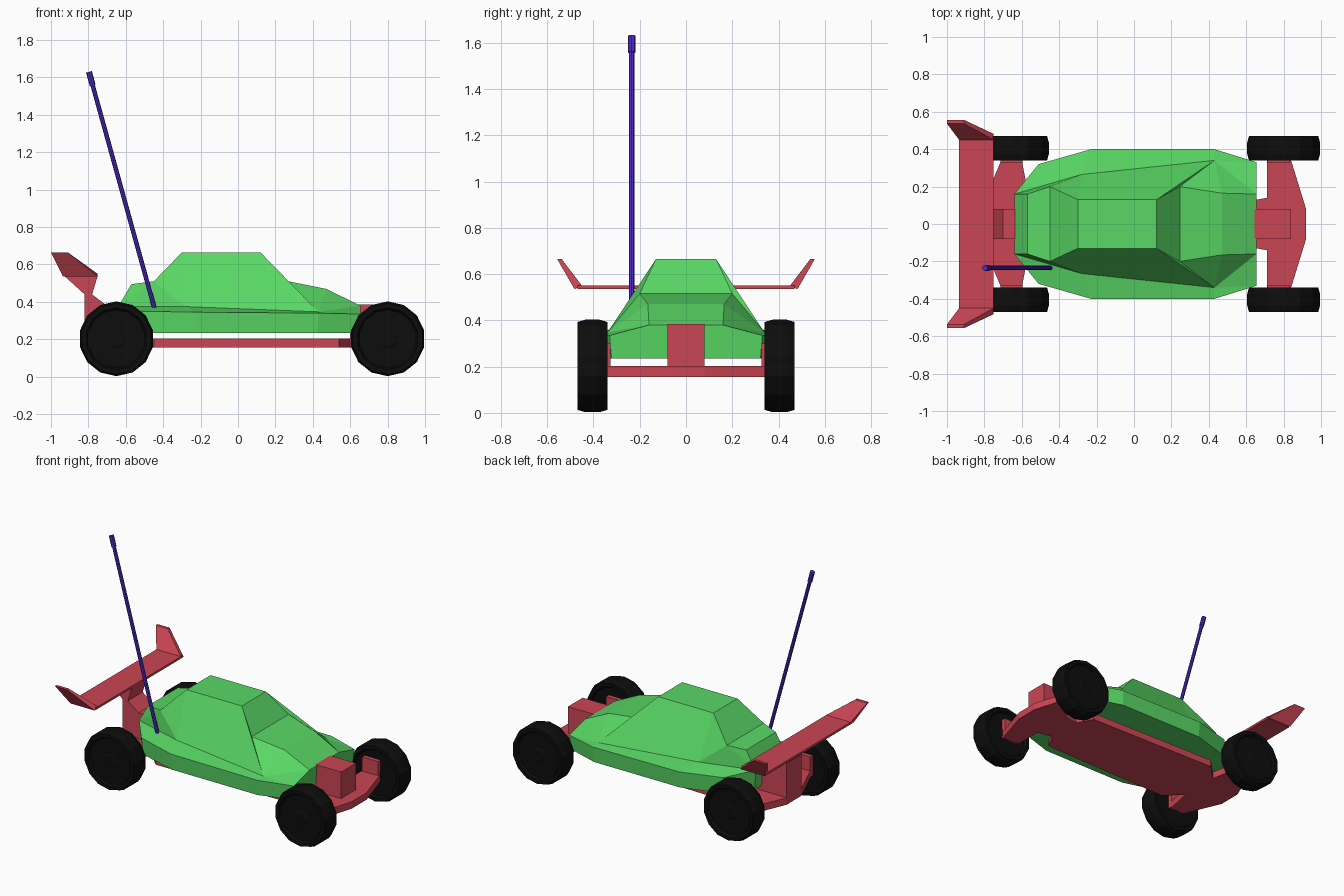
import bpy, bmesh
from math import cos, sin, tau
from mathutils import Vector

if "Cube" in bpy.data.objects:
    bpy.data.objects.remove(bpy.data.objects["Cube"])


def material(name, rgb):
    m = bpy.data.materials.new(name)
    m.diffuse_color = (*rgb, 1)
    m.use_nodes = True
    m.node_tree.nodes["Principled BSDF"].inputs["Base Color"].default_value = m.diffuse_color
    return m


RED = material("red", (0.60, 0.06, 0.09))
GREEN = material("green", (0.10, 0.68, 0.13))
BLACK = material("black", (0.004, 0.004, 0.004))
PURPLE = material("purple", (0.08, 0.025, 0.60))


def make(name, verts, faces, mat):
    bm = bmesh.new()
    vs = [bm.verts.new(v) for v in verts]
    for f in faces:
        bm.faces.new([vs[i] for i in f])
    bmesh.ops.recalc_face_normals(bm, faces=bm.faces)
    me = bpy.data.meshes.new(name)
    bm.to_mesh(me)
    bm.free()
    me.materials.append(mat)
    ob = bpy.data.objects.new(name, me)
    bpy.context.collection.objects.link(ob)
    return ob


def loft(name, rings, mat):
    """Skin a list of equal-length rings and cap both ends."""
    n = len(rings[0])
    verts = [v for r in rings for v in r]
    faces = [(k * n + i, k * n + (i + 1) % n, (k + 1) * n + (i + 1) % n, (k + 1) * n + i)
             for k in range(len(rings) - 1) for i in range(n)]
    faces += [tuple(range(n)), tuple(range(len(verts) - n, len(verts)))]
    return make(name, verts, faces, mat)


def slab_z(name, outline, z0, z1, mat):
    return loft(name, [[(x, y, z) for x, y in outline] for z in (z0, z1)], mat)


def slab_y(name, outline, y0, y1, mat):
    return loft(name, [[(x, y, z) for x, z in outline] for y in (y0, y1)], mat)


def rect(a0, a1, b0, b1):
    return [(a0, b0), (a1, b0), (a1, b1), (a0, b1)]


# Body shell: points of the left half, mirrored to the right
half = dict(
    tail=(-.64, .16, .375), r1=(-.51, .32, .35), r2=(-.23, .40, .345),
    r3=(.43, .40, .34), r4=(.655, .33, .335), nose=(.655, .16, .38),
    hood=(.47, .165, .47), cowl=(.245, .20, .515), roof_f=(.12, .13, .665),
    roof_r=(-.30, .13, .665), deck_f=(-.45, .20, .51), deck_r=(-.57, .16, .495),
    s1=(-.28, .265, .375), s2=(.43, .34, .347))
for i, k in enumerate(("tail", "r1", "r2", "r3", "r4")):
    x, y, z = half[k]
    half["b%d" % i] = (x * .985, y - .008, .235)
keys = list(half)
N = len(keys)
side_panels = ["b0 b1 r1 tail", "b1 b2 r2 r1", "b2 b3 r3 r2", "b3 b4 r4 r3",
               "tail r1 r2 s1", "s1 r2 r3 s2", "s2 r3 r4", "s2 r4 nose",
               "tail s1 deck_f", "tail deck_f deck_r", "s2 nose hood", "s2 hood cowl",
               "deck_f s1 roof_r", "roof_r s1 s2 roof_f", "roof_f s2 cowl"]
faces = []
for panel in side_panels:
    f = [keys.index(k) for k in panel.split()]
    faces += [f, [i + N for i in reversed(f)]]
strips = ["b0 tail deck_r deck_f roof_r roof_f cowl hood nose".split()]
for a, b in zip(strips[0], strips[0][1:]):
    i, j = keys.index(a), keys.index(b)
    faces.append([i, j, j + N, i + N])
for loop in ("nose r4 b4", "b0 b1 b2 b3 b4"):
    f = [keys.index(k) for k in loop.split()]
    faces.append(f + [i + N for i in reversed(f)])
pts = list(half.values())
make("body_shell", pts + [(x, -y, z) for x, y, z in pts], faces, GREEN)

# Chassis plate with front and rear arms
edge = [(.92, .08), (.84, .34), (.71, .34), (.71, .14), (.60, .12), (.54, .23), (-.45, .25),
        (-.56, .14), (-.60, .34), (-.71, .34), (-.82, .08)]
slab_z("chassis", edge + [(x, -y) for x, y in reversed(edge)], .155, .203, RED)

# Front gearbox and rear wing post
slab_y("front_box", rect(.60, .84, .20, .385), -.08, .08, RED)
slab_y("wing_post", [(-.93, .54), (-.82, .44), (-.82, .20), (-.60, .20), (-.60, .38),
                     (-.70, .38), (-.78, .44), (-.75, .54)], -.08, .08, RED)

# Wing plate and flared end plates
slab_z("wing", rect(-.935, -.75, -.47, .47), .535, .55, RED)
for s, side in ((1, "left"), (-1, "right")):
    base = [(-.935, s * .45, .55), (-.75, s * .45, .55), (-.75, s * .482, .535), (-.935, s * .482, .535)]
    top = [(-1, s * .537, .665), (-.91, s * .537, .665), (-.91, s * .557, .665), (-1, s * .557, .665)]
    loft("wing_end_" + side, [base, top], RED)

# Wheels turned from a cross-section, with hub carriers inside
SIDES = 14
section = [(.03, .055), (.04, .055), (.05, .05), (.155, .05), (.165, .065), (.19, .065), (.2, .03)]
section += [(r, -w) for r, w in reversed(section)]
for cx, end in ((.80, "front"), (-.65, "rear")):
    for s, side in ((1, "left"), (-1, "right")):
        rings = [[(cx + r * cos(tau * (i + .5) / SIDES), s * .405 + w,
                   .203 + r * sin(tau * (i + .5) / SIDES)) for i in range(SIDES)]
                 for r, w in section]
        loft(f"wheel_{end}_{side}", rings, BLACK)
        hx = .775 if cx > 0 else -.655
        slab_y(f"hub_carrier_{end}_{side}", rect(hx - .06, hx + .06, .16, .30),
               s * .326, s * .356, RED)

# Leaning antenna and its cap
foot, tip = Vector((-.445, -.235, .36)), Vector((-.797, -.235, 1.63))
axis = (tip - foot).normalized()
u = Vector((0, 1, 0))
v = axis.cross(u)


def rod(name, a, b, r, n=8):
    loft(name, [[p + r * (u * cos(tau * i / n) + v * sin(tau * i / n)) for i in range(n)]
                for p in (a, b)], PURPLE)


rod("antenna", foot, tip - axis * .04, .012)
rod("antenna_cap", tip - axis * .075, tip, .016)
